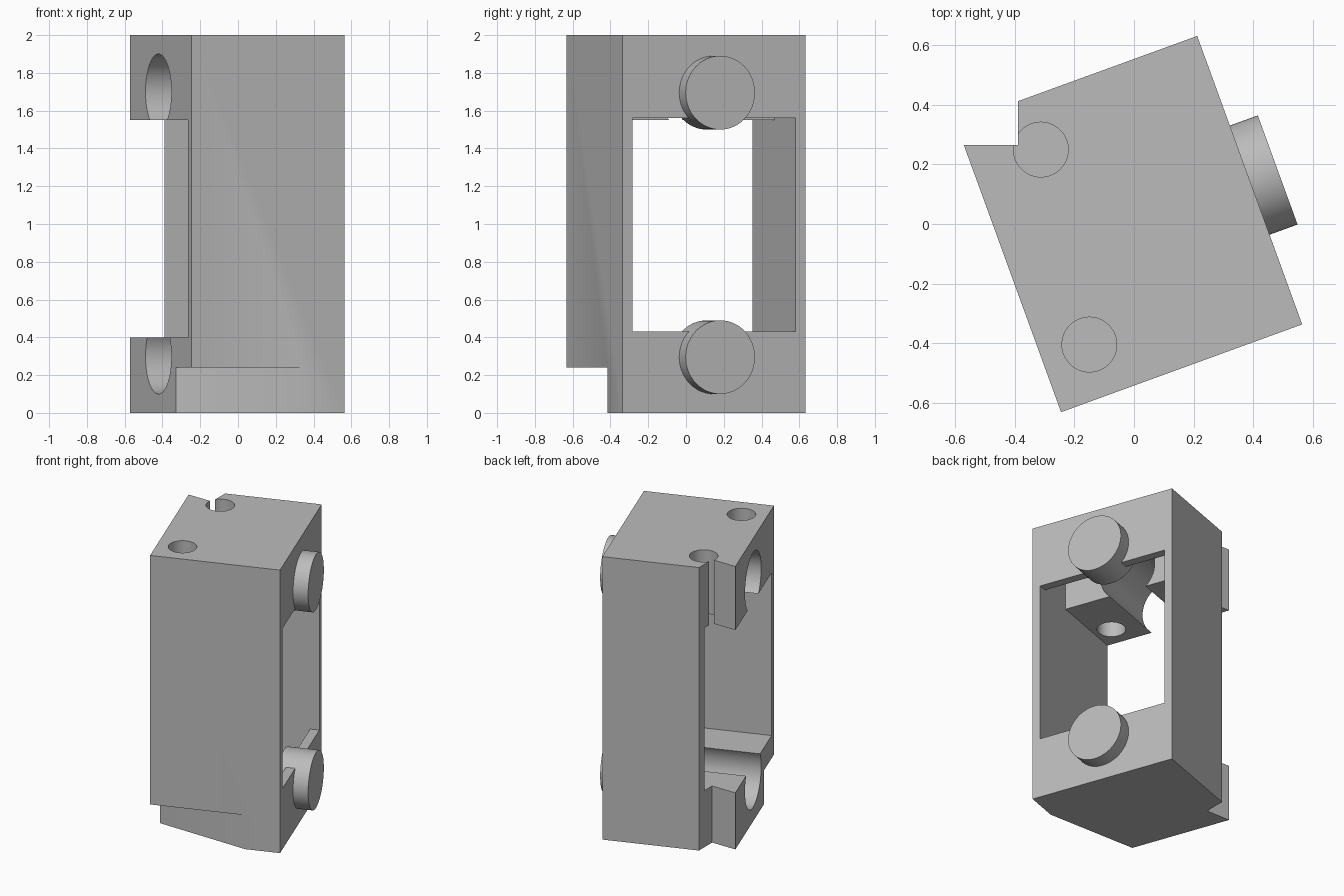
import bpy, bmesh, math
from mathutils import Matrix, Vector

cube = bpy.data.objects.get("Cube")
if cube:
    bpy.data.objects.remove(cube, do_unlink=True)

grey = bpy.data.materials.new("plain_grey")
grey.use_nodes = True
grey.diffuse_color = (0.5, 0.5, 0.5, 1)
grey.node_tree.nodes["Principled BSDF"].inputs["Base Color"].default_value = (0.5, 0.5, 0.5, 1)

# The housing is turned about its front corner: local x = width, y = depth
PLACE = Matrix.Translation((-0.245, -0.632, 0)) @ Matrix.Rotation(math.radians(20), 4, 'Z')
W, D, H, WALL = 0.862, 1.031, 2.0, 0.056
MID = D / 2


def make(name, bm, place=PLACE):
    bmesh.ops.recalc_face_normals(bm, faces=bm.faces)
    bm.transform(place)
    mesh = bpy.data.meshes.new(name)
    bm.to_mesh(mesh)
    bm.free()
    mesh.materials.append(grey)
    ob = bpy.data.objects.new(name, mesh)
    bpy.context.collection.objects.link(ob)
    return ob


def box(name, lo, hi, place=PLACE):
    lo, hi = Vector(lo), Vector(hi)
    bm = bmesh.new()
    bmesh.ops.create_cube(bm, size=1)
    bm.transform(Matrix.Translation((lo + hi) / 2) @ Matrix.Diagonal((*(hi - lo), 1)))
    return make(name, bm, place)


def prism(name, outline, z0, z1):
    bm = bmesh.new()
    face = bm.faces.new([bm.verts.new((x, y, z0)) for x, y in outline])
    up = bmesh.ops.extrude_face_region(bm, geom=[face])
    verts = [v for v in up["geom"] if isinstance(v, bmesh.types.BMVert)]
    bmesh.ops.translate(bm, verts=verts, vec=(0, 0, z1 - z0))
    return make(name, bm)


def rod(name, centre, radius, length, turn=None, place=PLACE):
    bm = bmesh.new()
    bmesh.ops.create_cone(bm, cap_ends=True, segments=64, radius1=radius,
                          radius2=radius, depth=length)
    if turn:
        bm.transform(Matrix.Rotation(math.pi / 2, 4, turn))
    bm.transform(Matrix.Translation(centre))
    return make(name, bm, place)


def activate(ob):
    bpy.ops.object.select_all(action='DESELECT')
    ob.select_set(True)
    bpy.context.view_layer.objects.active = ob


def cut(target, cutter):
    cutter.hide_render = True
    mod = target.modifiers.new("cut", 'BOOLEAN')
    mod.operation = 'DIFFERENCE'
    mod.solver = 'EXACT'
    mod.object = cutter
    activate(target)
    bpy.ops.object.modifier_apply(modifier=mod.name)
    bpy.data.objects.remove(cutter, do_unlink=True)


housing = box("housing", (0, 0, 0), (W, D, H))

# Main opening between the clamping blocks, and the wider slot behind the right wall
cut(housing, box("opening", (-0.1, WALL, 0.40), (0.65, D - WALL, 1.55)))
cut(housing, box("side_window", (0.6, WALL, 0.43), (W + 0.1, D - WALL, 1.56)))
cut(housing, box("inner_slot", (0.537, WALL, 0.06), (0.80, D - WALL, 1.94)))

# Round channels for the pins
for z in (0.3, 1.7):
    cut(housing, rod("channel", (0.25, MID, z), 0.2, 0.7, 'Y'))

# Corner notch, square to the world axes
cut(housing, box("corner_notch", (-1, 0.265, -0.1), (-0.39, 1, 2.1), Matrix()))

# Vertical screw holes through the upper blocks
for x, y in ((-0.15, -0.405), (-0.313, 0.25)):
    cut(housing, rod("screw_hole", (x, y, 1.8), 0.092, 0.6, None, Matrix()))

# Slanted undercut at the lower front corner
slope = 0.24 / 0.63
cut(housing, prism("undercut", [(-0.1, 0.24 + 0.1 * slope), (-0.1, -0.1),
                               (0.63 + 0.1 / slope, -0.1)], -0.1, 0.24))

# Pins through the right wall
pins = [rod(name, (0.857, MID, z), 0.195, 0.21, 'Y')
        for name, z in (("lower_pin", 0.295), ("upper_pin", 1.695))]

for ob in [housing] + pins:
    activate(ob)
    bpy.ops.object.shade_smooth_by_angle(angle=math.radians(30))
